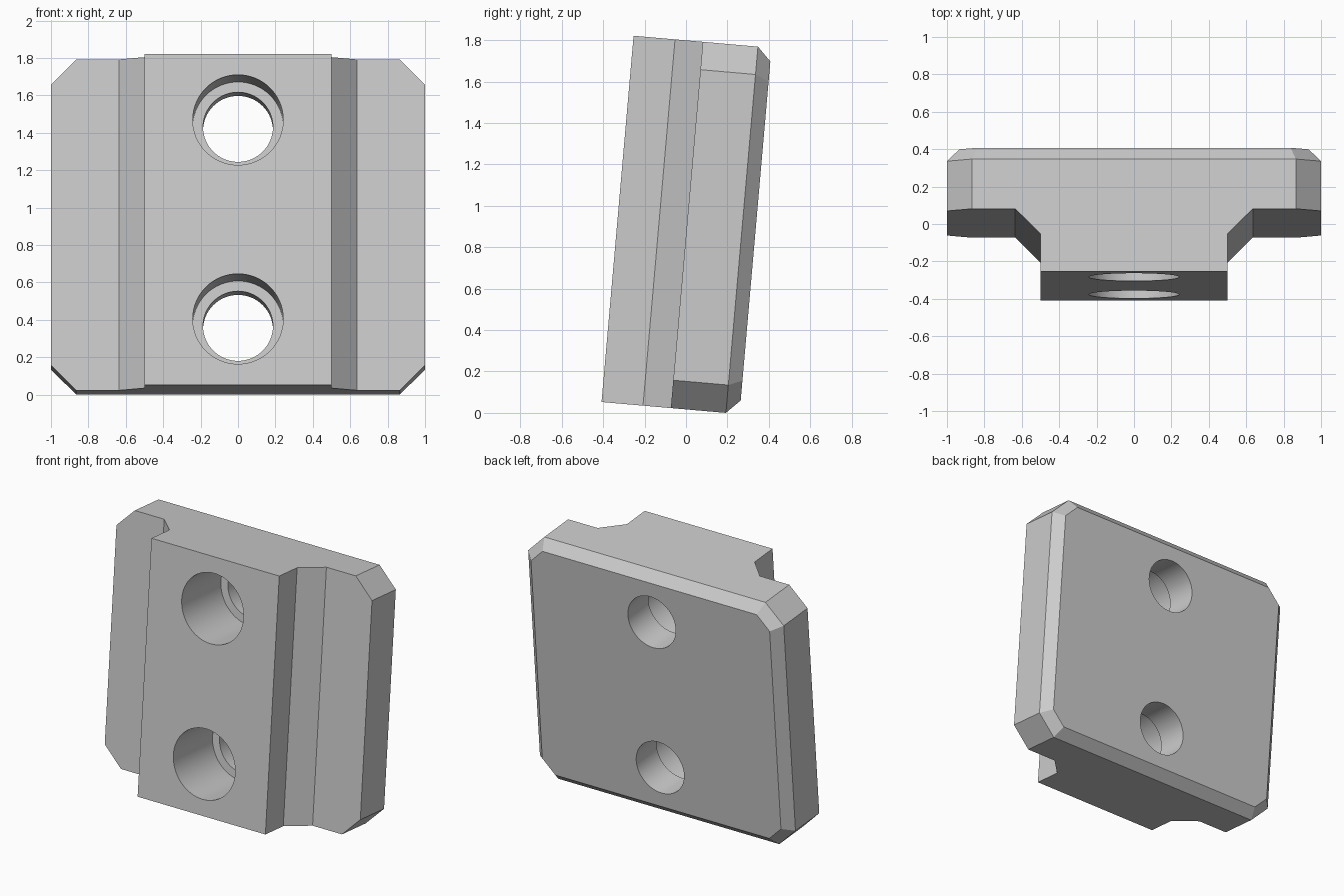
import bpy, bmesh, math
from mathutils import Vector

cube = bpy.data.objects.get("Cube")
if cube:
    bpy.data.objects.remove(cube, do_unlink=True)

DEPTH, HEIGHT = 0.669, 1.776
CORNER, CHAMFER = 0.135, 0.066
TILT = math.radians(5)

grey = bpy.data.materials.new("light grey")
grey.use_nodes = True
grey.diffuse_color = (0.6, 0.6, 0.6, 1)
grey.node_tree.nodes["Principled BSDF"].inputs["Base Color"].default_value = (0.6, 0.6, 0.6, 1)


def slice_off(bm, point, normal):
    """Remove everything beyond a plane and cap the cut."""
    cut = bmesh.ops.bisect_plane(
        bm, geom=bm.verts[:] + bm.edges[:] + bm.faces[:], dist=1e-6,
        plane_co=point, plane_no=normal, clear_outer=True)
    edges = [e for e in cut["geom_cut"] if isinstance(e, bmesh.types.BMEdge)]
    bmesh.ops.edgeloop_fill(bm, edges=edges)


# T-shaped section, extruded upwards
half = [(0.5, 0), (0.5, 0.201), (0.635, 0.336), (1, 0.336), (1, DEPTH)]
section = half + [(-x, y) for x, y in reversed(half)]
bm = bmesh.new()
base = bm.faces.new([bm.verts.new((x, y, 0)) for x, y in section])
extruded = bmesh.ops.extrude_face_region(bm, geom=[base], use_keep_orig=True)
top = [v for v in extruded["geom"] if isinstance(v, bmesh.types.BMVert)]
bmesh.ops.translate(bm, verts=top, vec=(0, 0, HEIGHT))

# Outline planes: four sides and four clipped corners
outline = []
for s in (-1, 1):
    outline.append((Vector((s, DEPTH, HEIGHT / 2)), Vector((s, 0, 0))))
    outline.append((Vector((0, DEPTH, HEIGHT / 2 * (1 + s))), Vector((0, 0, s))))
    for t in (-1, 1):
        point = Vector((s * (1 - CORNER), DEPTH, HEIGHT / 2 * (1 + t)))
        normal = Vector((s, 0, t)).normalized()
        slice_off(bm, point, normal)
        outline.append((point, normal))

# Chamfer around the back face
for point, normal in outline:
    slice_off(bm, point - Vector((0, CHAMFER, 0)), normal + Vector((0, 1, 0)))

bmesh.ops.recalc_face_normals(bm, faces=bm.faces[:])
mesh = bpy.data.meshes.new("mounting_block")
bm.to_mesh(mesh)
bm.free()
block = bpy.data.objects.new("mounting_block", mesh)
bpy.context.collection.objects.link(block)
mesh.materials.append(grey)


def drill(radius, start, end, z):
    """Cut a round hole through the block along its depth."""
    bpy.ops.mesh.primitive_cylinder_add(
        vertices=64, radius=radius, depth=end - start,
        location=(0, (start + end) / 2, z), rotation=(math.pi / 2, 0, 0))
    cutter = bpy.context.object
    cutter.name = "hole_cutter"
    cutter.hide_render = True
    cutter.data.materials.append(grey)
    mod = block.modifiers.new("hole", "BOOLEAN")
    mod.operation = "DIFFERENCE"
    mod.solver = "EXACT"
    mod.object = cutter
    bpy.ops.object.select_all(action="DESELECT")
    block.select_set(True)
    bpy.context.view_layer.objects.active = block
    bpy.ops.object.modifier_apply(modifier=mod.name)
    bpy.data.objects.remove(cutter, do_unlink=True)


# Two counterbored bolt holes
for side in (-1, 1):
    z = HEIGHT / 2 + side * 0.534
    drill(0.242, -0.1, 0.44, z)
    drill(0.187, 0.3, DEPTH + 0.1, z)

bpy.ops.object.shade_smooth_by_angle(angle=math.radians(25))

# Lean the block backwards
block.rotation_euler.x = -TILT
block.location = (0, -0.408, (DEPTH - CHAMFER) * math.sin(TILT))
